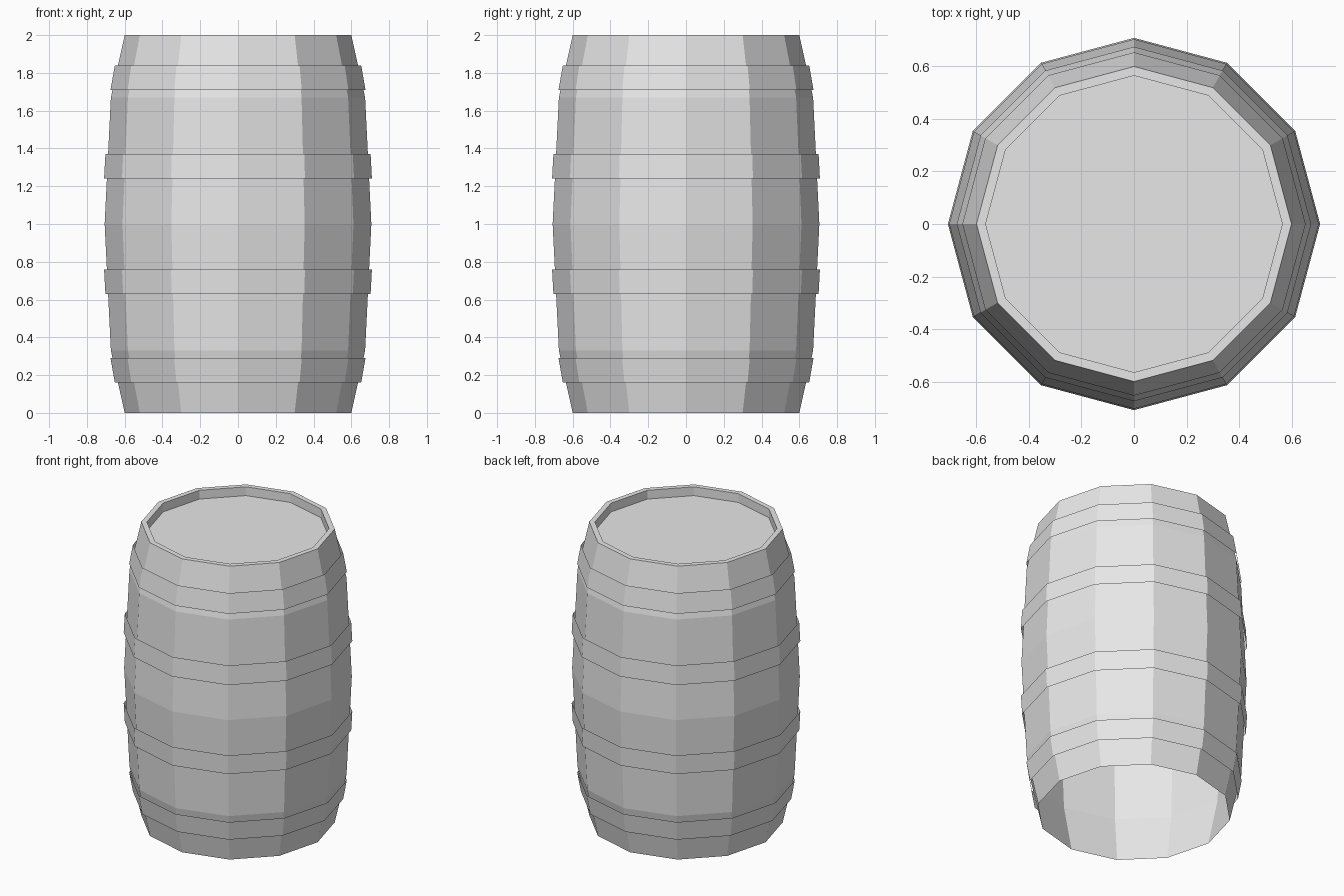
import bpy, bmesh
from math import cos, sin, pi

SIDES = 12

cube = bpy.data.objects.get("Cube")
if cube:
    bpy.data.objects.remove(cube, do_unlink=True)

# One plain grey for the whole barrel
grey = bpy.data.materials.new("light_grey")
grey.use_nodes = True
colour = (0.8, 0.8, 0.8, 1.0)
grey.diffuse_color = colour
grey.node_tree.nodes["Principled BSDF"].inputs["Base Color"].default_value = colour


def lathe(name, profile, cap=False):
    """Turn (radius, height) points around z; optionally close the last ring."""
    bm = bmesh.new()
    rings = []
    for r, z in profile:
        angles = [2 * pi * i / SIDES for i in range(SIDES)]
        rings.append([bm.verts.new((r * cos(a), r * sin(a), z)) for a in angles])
    for low, high in zip(rings, rings[1:]):
        for i in range(SIDES):
            j = (i + 1) % SIDES
            bm.faces.new((low[i], low[j], high[j], high[i]))
    if cap:
        bm.faces.new(rings[-1])
    mesh = bpy.data.meshes.new(name)
    bm.to_mesh(mesh)
    bm.free()
    mesh.materials.append(grey)
    obj = bpy.data.objects.new(name, mesh)
    bpy.context.collection.objects.link(obj)
    return obj


# Staves: bulging shell, open underneath, with a top rim
staves = [(0.6, 0), (0.673, 0.33), (0.706, 1), (0.673, 1.67), (0.6, 2)]
lathe("barrel_body", staves + [(0.565, 2)])

# Lid sunk below the rim
lathe("sunken_lid", [(0.565, 2), (0.565, 1.94)], cap=True)

# Hoops: thin open bands, mirrored about the middle height
lower_hoops = {"end": [(0.652, 0.16), (0.675, 0.29)],
               "middle": [(0.702, 0.63), (0.709, 0.76)]}
for label, band in lower_hoops.items():
    lathe("lower_" + label + "_hoop", band)
    lathe("upper_" + label + "_hoop", [(r, 2 - z) for r, z in reversed(band)])
